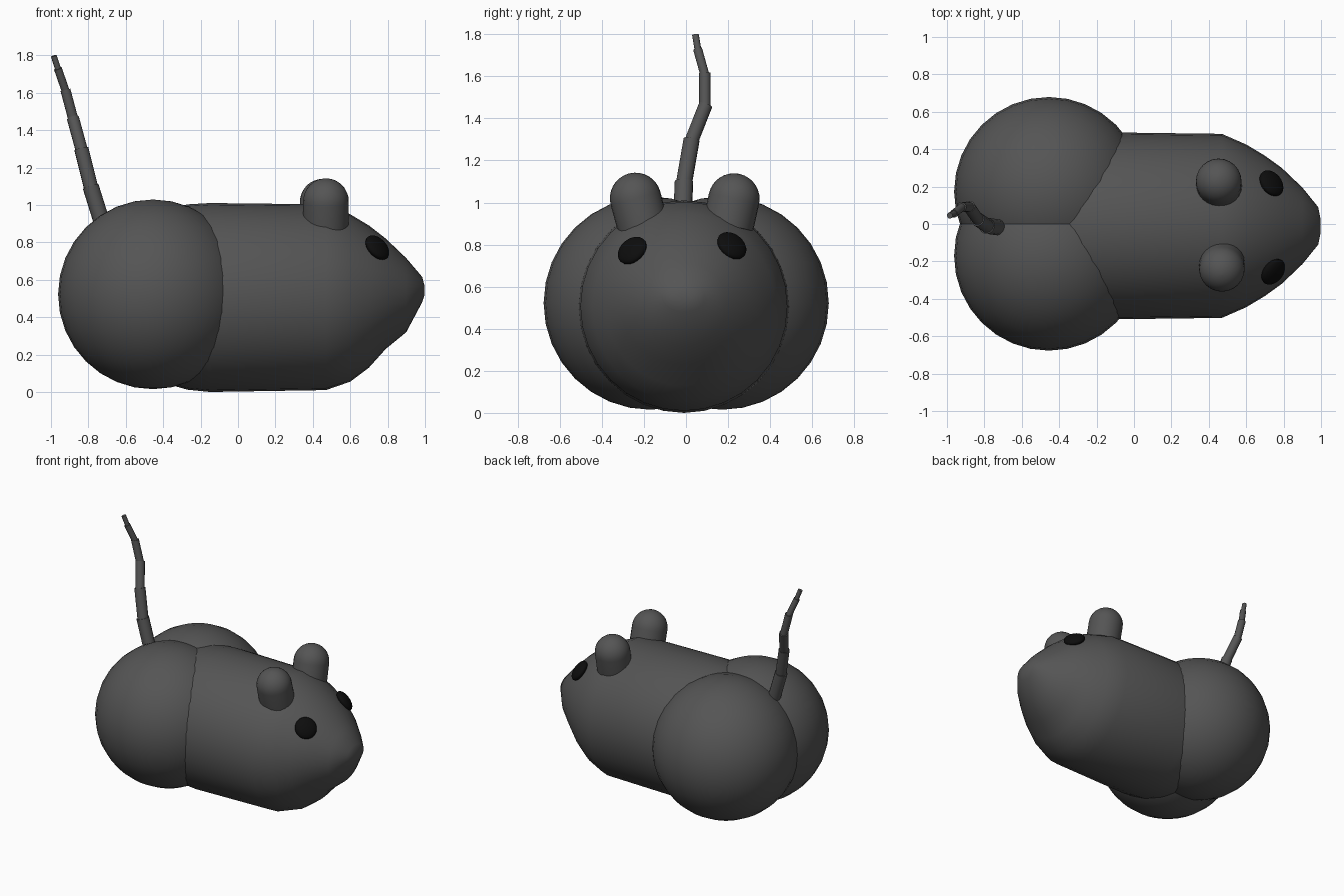
import bpy, bmesh, math
from mathutils import Vector

if "Cube" in bpy.data.objects:
    bpy.data.objects.remove(bpy.data.objects["Cube"])


def material(name, v):
    m = bpy.data.materials.new(name)
    m.diffuse_color = (v, v, v, 1)
    m.use_nodes = True
    m.node_tree.nodes["Principled BSDF"].inputs["Base Color"].default_value = m.diffuse_color
    return m


FUR = material("dark_grey", 0.09)
BLACK = material("black", 0.004)


def finish(ob, name, mat, angle=40):
    ob.name = name
    ob.data.materials.append(mat)
    bpy.ops.object.select_all(action='DESELECT')
    ob.select_set(True)
    bpy.context.view_layer.objects.active = ob
    bpy.ops.object.shade_smooth_by_angle(angle=math.radians(angle))
    return ob


def loft(name, rings, mat, sides=32):
    """Skin rings given as (centre, u, v) with u, v the radius vectors."""
    bm = bmesh.new()
    loops = []
    for c, u, v in rings:
        angles = [2 * math.pi * i / sides for i in range(sides)]
        loops.append([bm.verts.new(c + u * math.cos(a) + v * math.sin(a)) for a in angles])
    for a, b in zip(loops, loops[1:]):
        for i in range(sides):
            j = (i + 1) % sides
            bm.faces.new((a[i], a[j], b[j], b[i]))
    bm.faces.new(loops[0][::-1])
    bm.faces.new(loops[-1])
    bmesh.ops.recalc_face_normals(bm, faces=bm.faces)
    me = bpy.data.meshes.new(name)
    bm.to_mesh(me)
    bm.free()
    ob = bpy.data.objects.new(name, me)
    bpy.context.collection.objects.link(ob)
    return finish(ob, name, mat)


def tube(name, p, q, profile, mat, sides):
    """Round solid along p-q; profile is (distance from p, radius)."""
    p, q = Vector(p), Vector(q)
    d = (q - p).normalized()
    u = d.orthogonal().normalized()
    v = d.cross(u)
    return loft(name, [(p + d * t, u * r, v * r) for t, r in profile], mat, sides)


# Body: barrel with closed rear, tapering to the snout (x, half width, z low, z high)
body = [(-0.45, 0.42, 0.09, 0.93), (-0.35, 0.475, 0.035, 0.985),
        (-0.27, 0.495, 0.012, 1.003), (-0.15, 0.5, 0.0, 1.01),
        (0.47, 0.492, 0.01, 1.003), (0.6, 0.435, 0.055, 0.95),
        (0.70, 0.375, 0.13, 0.89), (0.79, 0.31, 0.23, 0.82),
        (0.9, 0.205, 0.32, 0.715), (0.985, 0.10, 0.48, 0.615),
        (0.998, 0.035, 0.52, 0.565)]
loft("body", [(Vector((x, -0.01, (lo + hi) / 2)), Vector((0, w, 0)),
               Vector((0, 0, (hi - lo) / 2))) for x, w, lo, hi in body], FUR)

# Haunches
for side, y in (("left", 0.172), ("right", -0.17)):
    bpy.ops.mesh.primitive_uv_sphere_add(segments=32, ring_count=16, radius=0.507,
                                         location=(-0.455, y, 0.522))
    finish(bpy.context.object, side + "_haunch", FUR)

# Ears: short stalks with domed tops
R = 0.122
for side, base, top in (("left", (0.455, 0.20, 0.89), (0.453, 0.228, 1.017)),
                        ("right", (0.47, -0.205, 0.89), (0.47, -0.24, 1.02))):
    n = (Vector(top) - Vector(base)).length
    dome = [(n + R * math.sin(a), R * math.cos(a))
            for a in (math.radians(k * 11) for k in range(9))]
    tube(side + "_ear", base, top, [(0, R)] + dome, FUR, 24)

# Eyes: flattened balls lying on the face
for side, pos, normal in (("left", (0.735, 0.218, 0.795), (0.62, 0.48, 0.6)),
                          ("right", (0.745, -0.256, 0.772), (0.62, -0.5, 0.58))):
    bpy.ops.mesh.primitive_uv_sphere_add(segments=24, ring_count=12, radius=0.077, location=pos)
    eye = bpy.context.object
    eye.rotation_euler = Vector(normal).to_track_quat('Z', 'Y').to_euler()
    eye.scale = (1, 1, 0.45)
    finish(eye, side + "_eye", BLACK)

# Tail: chain of ever thinner cylinders
path = [(-0.71, -0.02, 0.85), (-0.785, -0.01, 1.09), (-0.835, 0.025, 1.29), (-0.88, 0.09, 1.455),
        (-0.92, 0.09, 1.605), (-0.96, 0.058, 1.72), (-0.985, 0.045, 1.797)]
for i, (p, q) in enumerate(zip(path, path[1:])):
    r = 0.044 - 0.0056 * i
    n = (Vector(q) - Vector(p)).length
    extra = 0.01 if i < len(path) - 2 else 0
    tube("tail_segment_%d" % (i + 1), p, q, [(-0.01, r), (n + extra, r)], FUR, 14)
